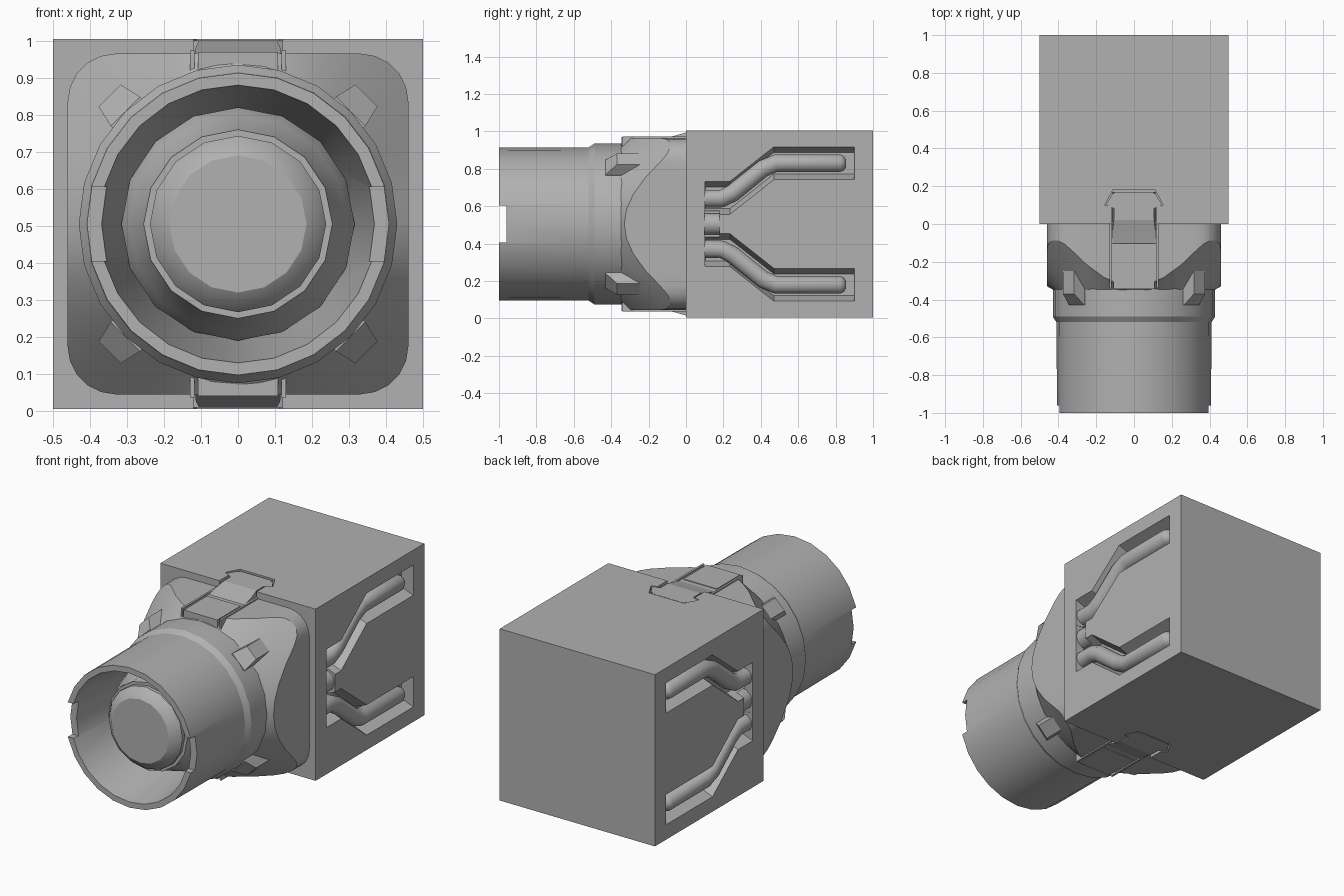
import bpy, bmesh, math
from mathutils import Vector

cube = bpy.data.objects.get("Cube")
if cube:
    bpy.data.objects.remove(cube, do_unlink=True)

CZ = 0.505  # height of the long axis
grey = bpy.data.materials.new("grey_metal")
grey.use_nodes = True
grey.diffuse_color = (0.44, 0.44, 0.44, 1)
grey.node_tree.nodes["Principled BSDF"].inputs["Base Color"].default_value = (0.44, 0.44, 0.44, 1)


def activate(obj):
    bpy.ops.object.select_all(action="DESELECT")
    obj.select_set(True)
    bpy.context.view_layer.objects.active = obj


def loft(name, rings, smooth=False):
    """Skin a list of equal-length rings and cap both ends."""
    bm = bmesh.new()
    loops = [[bm.verts.new(p) for p in ring] for ring in rings]
    n = len(loops[0])
    for a, b in zip(loops, loops[1:]):
        for i in range(n):
            j = (i + 1) % n
            bm.faces.new((a[i], a[j], b[j], b[i]))
    bm.faces.new(loops[0])
    bm.faces.new(loops[-1])
    bmesh.ops.recalc_face_normals(bm, faces=bm.faces)
    mesh = bpy.data.meshes.new(name)
    bm.to_mesh(mesh)
    bm.free()
    mesh.materials.append(grey)
    obj = bpy.data.objects.new(name, mesh)
    bpy.context.collection.objects.link(obj)
    if smooth:
        activate(obj)
        bpy.ops.object.shade_smooth_by_angle(angle=math.radians(30))
    return obj


def lathe(name, profile, sides):
    """Turn (radius, y) points about the long axis."""
    angles = [math.tau * i / sides for i in range(sides)]
    return loft(name, [[(r * math.sin(a), y, CZ + r * math.cos(a)) for a in angles]
                       for r, y in profile], True)


def block(name, x, y, z):
    """Box from three (low, high) pairs."""
    return loft(name, [[(x[0], y[0], h), (x[1], y[0], h), (x[1], y[1], h), (x[0], y[1], h)] for h in z])


def carve(obj, cutters):
    for c in cutters:
        mod = obj.modifiers.new("cut", "BOOLEAN")
        mod.operation = "DIFFERENCE"
        mod.solver = "EXACT"
        mod.object = c
        activate(obj)
        bpy.ops.object.modifier_apply(modifier=mod.name)
        bpy.data.objects.remove(c, do_unlink=True)


# Housing with sloped side channels and latch pockets
housing = block("housing", (-0.5, 0.5), (0, 1), (CZ - 0.5, CZ + 0.5))
path = [(0.1, 0.14), (0.235, 0.14), (0.47, 0.325), (0.9, 0.325)]


def channel(side, up):
    rings = []
    for x, half, end in ((0.51, 0.092, 0), (0.425, 0.058, 0.003)):
        pts = [(y, h + half) for y, h in path] + [(y, h - half) for y, h in reversed(path)]
        rings.append([(side * x, min(max(y, 0.1 + end), 0.9 - end), CZ + up * h) for y, h in pts])
    return loft("channel_cutter", rings)


latch_outline = [(0.12, -0.1), (0.12, 0.09), (0.155, 0.1), (0.112, 0.18)]
latch_outline += [(-x, y) for x, y in reversed(latch_outline)]
cutters = []
for s in (-1, 1):
    cutters += [channel(s, u) for u in (-1, 1)]
    cutters.append(block("stub_cutter", sorted((s * 0.43, s * 0.51)), (0.1, 0.18), (CZ - 0.07, CZ + 0.07)))
    cutters.append(loft("latch_cutter", [[(x, y, CZ + s * h) for x, y in latch_outline] for h in (0.44, 0.52)]))
carve(housing, cutters)


# Pipes lying in the channels
def pipe(name, points, radius):
    curve = bpy.data.curves.new(name, "CURVE")
    curve.dimensions = "3D"
    curve.bevel_depth = radius
    curve.bevel_resolution = 3
    curve.use_fill_caps = True
    spline = curve.splines.new("POLY")
    spline.points.add(len(points) - 1)
    for p, (co, r) in zip(spline.points, points):
        p.co = (*co, 1)
        p.radius = r
    curve.materials.append(grey)
    obj = bpy.data.objects.new(name, curve)
    bpy.context.collection.objects.link(obj)
    activate(obj)
    bpy.ops.object.convert(target="MESH")
    bpy.ops.object.shade_smooth_by_angle(angle=math.radians(40))


run = [(0.1, 0.135, 1), (0.19, 0.135, 1), (0.25, 0.165, 1), (0.41, 0.295, 1),
       (0.48, 0.325, 1), (0.825, 0.325, 1), (0.845, 0.325, 0.8), (0.855, 0.325, 0.4)]
for side, label in ((1, "left"), (-1, "right")):
    for up, level in ((1, "upper"), (-1, "lower")):
        pipe(f"{label}_{level}_pipe", [((side * 0.447, y, CZ + up * h), r) for y, h, r in run], 0.049)
    pipe(f"{label}_stub_pipe", [((side * 0.437, y, CZ), 1) for y in (0.1, 0.18)], 0.06)

# Round barrel with a tapered bore and two rim notches
barrel = lathe("barrel", [(0.42, 0), (0.43, -0.34), (0.43, -0.49), (0.41, -0.52), (0.408, -1),
                          (0.375, -1), (0.31, -0.62), (0.2, -0.6)], 24)
carve(barrel, [block("notch_cutter", sorted((s * 0.3, s * 0.5)), (-1.1, -0.96), (CZ - 0.1, CZ + 0.1))
               for s in (-1, 1)])

# Stepped plug inside the bore
lathe("inner_plug", [(0.3, -0.6), (0.315, -0.66), (0.295, -0.72), (0.257, -0.78), (0.255, -0.83),
                     (0.238, -0.83), (0.238, -0.85), (0.215, -0.88), (0.185, -0.9)], 16)

# Rounded square neck, its front trimmed to a cone
quarter = [(0.46, t) for t in (0, 0.08, 0.16, 0.25)]
quarter += [(0.33 + 0.13 * math.cos(a), 0.33 + 0.13 * math.sin(a))
            for a in (math.radians(18 * i) for i in range(6))]
quarter += [(t, 0.46) for t in (0.25, 0.16, 0.08)]
outline = []
for turn in range(4):
    for x, z in quarter:
        for _ in range(turn):
            x, z = -z, x
        outline.append(Vector((x, z)))
neck = []
for kind in ("back", "trim", "collar"):
    ring = []
    for p in outline:
        q = p.normalized() * 0.425 if kind == "collar" else p
        y = {"back": 0, "trim": -0.33 + 1.8 * (p.length - 0.46), "collar": -0.35}[kind]
        ring.append((q.x, y, CZ + q.y))
    neck.append(ring)
loft("neck", neck, True)

# Four wedge lugs on the diagonals
for sx in (-1, 1):
    for sz in (-1, 1):
        out, across = Vector((sx, 0, sz)).normalized(), Vector((sx, 0, -sz)).normalized()
        rings = []
        for r, w, y0, y1 in ((0.39, 0.056, -0.43, -0.2), (0.43, 0.056, -0.43, -0.2), (0.49, 0.042, -0.37, -0.24)):
            rings.append([Vector((0, y, CZ)) + out * r + across * (s * w)
                          for s, y in ((-1, y0), (1, y0), (1, y1), (-1, y1))])
        loft(("left" if sx > 0 else "right") + ("_upper" if sz > 0 else "_lower") + "_lug", rings)

# Latches above and below, each with a hook, a strap and two rails
side_profile = [(0.17, 0.495), (0.02, 0.495), (-0.05, 0.475), (-0.1, 0.462), (-0.125, 0.44),
                (-0.125, 0.42), (0.17, 0.43)]
for up, level in ((1, "upper"), (-1, "lower")):
    loft(f"{level}_latch", [[(x * (0.92 if h > 0.49 else 1), y, CZ + up * h) for y, h in side_profile]
                            for x in (-0.115, 0.115)])
    block(f"{level}_strap", (-0.108, 0.108), (-0.345, -0.13), sorted((CZ + up * 0.4, CZ + up * 0.464)))
    for s in (-1, 1):
        block(f"{level}_rail", sorted((s * 0.118, s * 0.13)), (-0.34, 0), sorted((CZ + up * 0.4, CZ + up * 0.468)))
        tip = [(0.1, 0.08), (0.15, 0.1), (0.108, 0.17)]
        loft(f"{level}_barb", [[(s * x, y, CZ + up * h) for x, y in tip] for h in (0.43, 0.495)])
